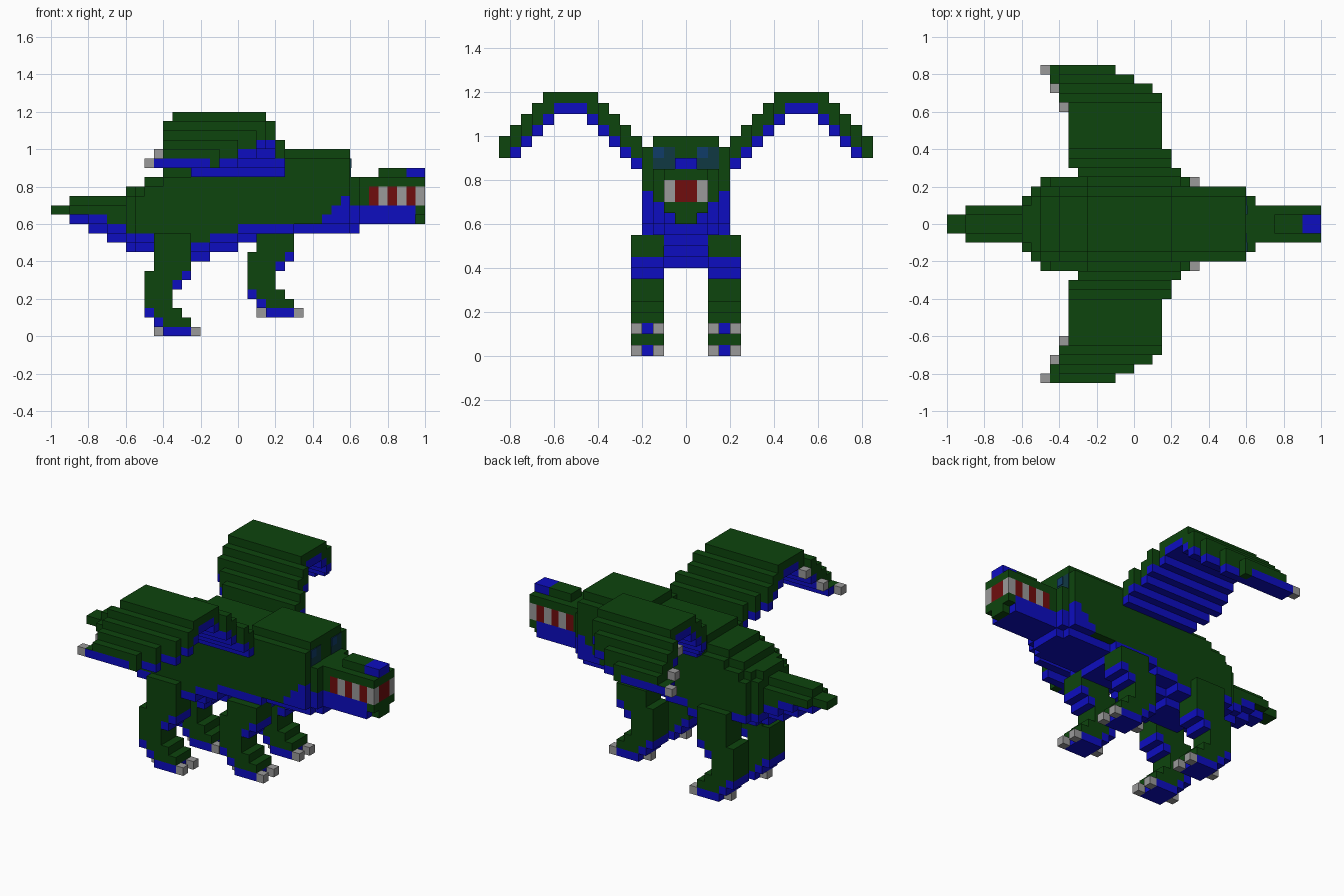
import bpy
import bmesh

cube = bpy.data.objects.get("Cube")
if cube:
    bpy.data.objects.remove(cube, do_unlink=True)


def make_material(name, rgb):
    mat = bpy.data.materials.new(name)
    mat.use_nodes = True
    mat.diffuse_color = (*rgb, 1)
    mat.node_tree.nodes["Principled BSDF"].inputs["Base Color"].default_value = (*rgb, 1)
    return mat


GREEN = make_material("dark green", (0.004, 0.058, 0.004))
BLUE = make_material("deep blue", (0.004, 0.004, 0.53))
GREY = make_material("claw grey", (0.32, 0.32, 0.32))
RED = make_material("mouth red", (0.16, 0.004, 0.004))
TEAL = make_material("eye teal", (0.005, 0.04, 0.055))
PUPIL = make_material("pupil blue", (0.005, 0.045, 0.14))


def blocks(name, boxes, mat, top_mat=None):
    """One object from boxes (x0, x1, y0, y1, z0, z1), with an optional top colour."""
    bm = bmesh.new()
    for x0, x1, y0, y1, z0, z1 in boxes:
        verts = bmesh.ops.create_cube(bm, size=1)["verts"]
        for v in verts:
            v.co.x = x1 if v.co.x > 0 else x0
            v.co.y = y1 if v.co.y > 0 else y0
            v.co.z = z1 if v.co.z > 0 else z0
    bm.normal_update()
    mesh = bpy.data.meshes.new(name)
    mesh.materials.append(mat)
    if top_mat:
        mesh.materials.append(top_mat)
        for f in bm.faces:
            f.material_index = int(f.normal.z > 0.5)
    bm.to_mesh(mesh)
    bm.free()
    obj = bpy.data.objects.new(name, mesh)
    bpy.context.collection.objects.link(obj)
    return obj


def mirrored(boxes):
    return [(a, b, -d, -c, e, f) for a, b, c, d, e, f in boxes]


def pair(name, boxes, mat, top_mat=None):
    blocks("left_" + name, boxes, mat, top_mat)
    blocks("right_" + name, mirrored(boxes), mat, top_mat)


# Body and tail: x0, x1, half width, belly bottom, belly top, back top
segments = [
    (-1.0, -0.9, 0.05, 0.65, 0.65, 0.70),
    (-0.9, -0.8, 0.10, 0.60, 0.65, 0.75),
    (-0.8, -0.7, 0.10, 0.55, 0.65, 0.75),
    (-0.7, -0.6, 0.10, 0.50, 0.60, 0.75),
    (-0.6, -0.55, 0.15, 0.45, 0.55, 0.80),
    (-0.55, -0.5, 0.20, 0.45, 0.55, 0.80),
    (-0.5, -0.4, 0.20, 0.45, 0.55, 0.85),
    (-0.4, -0.25, 0.20, 0.40, 0.50, 0.90),
    (-0.25, -0.15, 0.20, 0.40, 0.50, 0.95),
    (-0.15, 0.0, 0.20, 0.45, 0.55, 0.95),
    (0.0, 0.15, 0.20, 0.50, 0.60, 0.95),
    (0.15, 0.2, 0.20, 0.50, 0.60, 0.95),
    (0.2, 0.3, 0.20, 0.50, 0.60, 1.00),
    (0.3, 0.45, 0.20, 0.55, 0.60, 1.00),
    (0.45, 0.5, 0.20, 0.55, 0.65, 1.00),
    (0.5, 0.55, 0.20, 0.55, 0.70, 1.00),
    (0.55, 0.6, 0.20, 0.55, 0.75, 1.00),
    (0.6, 0.65, 0.15, 0.55, 0.70, 0.85),
]
back, belly = [], []
for x0, x1, w, zb, zg, zt in segments:
    if zb == zg or x0 > 0.58:
        back.append((x0, x1, -w, w, zg, zt))
    else:
        back.append((x0, x1, -w, w, zg, zt - 0.05))
        back.append((x0, x1, -w + 0.05, w - 0.05, zt - 0.05, zt))
    if zg > zb:
        low = w - 0.05 if x0 > 0.28 else max(0.05, w - 0.1)
        belly.append((x0, x1, -low, low, zb, zb + 0.05))
        if zg > zb + 0.06:
            belly.append((x0, x1, -w, w, zb + 0.05, zg))
blocks("body_and_tail", back, GREEN)
blocks("belly", belly, BLUE, GREEN)

# Snout and jaws
blocks("upper_jaw", [(0.65, 1.0, -0.1, 0.1, 0.8, 0.85),
                     (0.65, 0.7, -0.1, 0.1, 0.7, 0.8),
                     (0.75, 0.9, -0.05, 0.05, 0.85, 0.9)], GREEN)
blocks("nose", [(0.9, 1.0, -0.05, 0.05, 0.85, 0.9)], BLUE)
blocks("lower_jaw", [(0.65, 0.95, -0.1, 0.1, 0.6, 0.7)], BLUE)
blocks("chin", [(0.95, 1.0, -0.1, 0.1, 0.65, 0.7),
                (0.95, 1.0, -0.05, 0.05, 0.6, 0.65)], GREEN)

# Mouth interior and the teeth along each side
mouth = [(x, x + 0.05, -0.1, 0.1, 0.7, 0.8) for x in (0.7, 0.8, 0.9)]
mouth += [(x, x + 0.05, -0.05, 0.05, 0.7, 0.8) for x in (0.75, 0.85, 0.95)]
blocks("mouth", mouth, RED)
pair("teeth", [(x, x + 0.05, 0.05, 0.1, 0.7, 0.8) for x in (0.75, 0.85, 0.95)], GREY)

# Eyes as thin plates on the face
pair("eye", [(0.6, 0.603, 0.05, 0.15, 0.85, 0.95)], TEAL)
blocks("pupils", [(0.6, 0.606, y, y + 0.05, 0.9, 0.95) for y in (-0.15, 0.05)], PUPIL)

# Legs: side-profile rows x0, x1, z0, z1 for the hind leg, shifted for the front leg
leg_green = [(-0.45, -0.25, 0.35, 0.55), (-0.5, -0.3, 0.3, 0.35),
             (-0.5, -0.35, 0.15, 0.3), (-0.45, -0.3, 0.1, 0.15),
             (-0.4, -0.25, 0.05, 0.1)]
leg_blue = [(-0.3, -0.25, 0.3, 0.35), (-0.35, -0.3, 0.25, 0.3),
            (-0.5, -0.45, 0.1, 0.15), (-0.45, -0.4, 0.05, 0.1),
            (-0.4, -0.25, 0.0, 0.05)]
for name, dx, dz in (("hind", 0, 0), ("front", 0.55, 0.1)):
    def place(rows, y0=0.1, y1=0.25):
        return [(a + dx, b + dx, y0, y1, c + dz, min(d + dz, 0.55)) for a, b, c, d in rows]
    pair(name + "_leg", place(leg_green), GREEN)
    pair(name + "_leg_underside", place(leg_blue), BLUE, GREEN)
    toe = [(-0.25, -0.2, 0.0, 0.05)]
    heel = [(-0.45, -0.4, 0.0, 0.05)]
    pair(name + "_claws", place(toe, 0.1, 0.15) + place(toe, 0.2, 0.25)
         + place(heel, 0.15, 0.2), GREY)

# Wings: one strip per step outward, as x0, x1, underside z, top z
strips = [(-0.25, 0.25, 0.85, 1.0), (-0.3, 0.25, 0.9, 1.05),
          (-0.35, 0.2, 0.95, 1.1), (-0.35, 0.2, 1.0, 1.15),
          (-0.35, 0.15, 1.05, 1.2), (-0.35, 0.15, 1.1, 1.2),
          (-0.35, 0.15, 1.1, 1.2), (-0.35, 0.15, 1.1, 1.2),
          (-0.35, 0.15, 1.05, 1.2), (-0.4, 0.15, 1.0, 1.15),
          (-0.4, 0.1, 0.95, 1.1), (-0.4, 0.0, 0.9, 1.05),
          (-0.4, -0.1, 0.9, 1.0)]
upper, under = [], []
for i, (x0, x1, z0, z1) in enumerate(strips):
    y = 0.2 + 0.05 * i
    upper.append((x0, x1, y, y + 0.05, z0 + 0.05, z1))
    tip = i == len(strips) - 1
    under.append((x0 - 0.05 * (i > 10), x1 - 0.05 * tip, y, y + 0.05, z0, z0 + 0.05))
upper.append((-0.15, -0.1, 0.8, 0.85, 0.9, 0.95))
pair("wing", upper, GREEN)
pair("wing_underside", under, BLUE, GREEN)
pair("wing_claws", [(-0.5, -0.45, 0.8, 0.85, 0.9, 0.95),
                    (-0.45, -0.4, 0.7, 0.75, 0.95, 1.0),
                    (-0.4, -0.35, 0.6, 0.65, 1.05, 1.1)], GREY)
